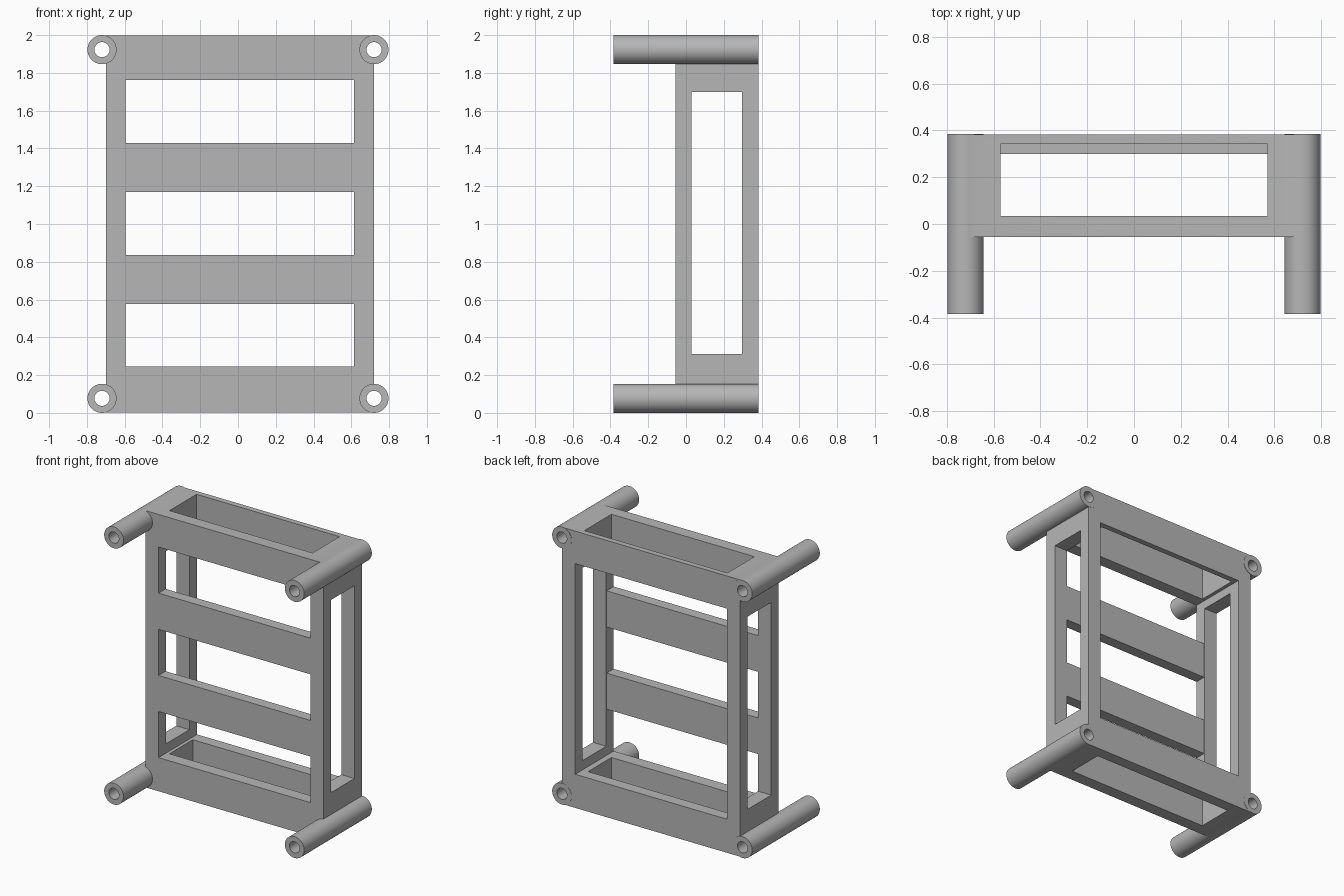
import bpy
import math

default = bpy.data.objects.get("Cube")
if default:
    bpy.data.objects.remove(default, do_unlink=True)

grey = bpy.data.materials.new("plain grey")
grey.use_nodes = True
GREY = (0.47, 0.47, 0.47, 1)
grey.diffuse_color = GREY
grey.node_tree.nodes["Principled BSDF"].inputs["Base Color"].default_value = GREY


def box(name, xs, ys, zs):
    """Box between pairs of limits."""
    spans = (xs, ys, zs)
    bpy.ops.mesh.primitive_cube_add(size=1, location=[sum(s) / 2 for s in spans])
    ob = bpy.context.object
    ob.name = name
    ob.scale = [s[1] - s[0] for s in spans]
    bpy.ops.object.transform_apply(location=True, rotation=True, scale=True)
    return ob


def rod(name, x, z, radius, length):
    """Cylinder lying front to back."""
    bpy.ops.mesh.primitive_cylinder_add(vertices=64, radius=radius, depth=length,
                                        location=(x, 0, z), rotation=(math.pi / 2, 0, 0))
    ob = bpy.context.object
    ob.name = name
    bpy.ops.object.transform_apply(location=True, rotation=True, scale=True)
    return ob


def combine(target, tool, operation):
    """Apply a boolean and discard the tool."""
    mod = target.modifiers.new("boolean", 'BOOLEAN')
    mod.operation = operation
    mod.solver = 'EXACT'
    mod.object = tool
    bpy.context.view_layer.objects.active = target
    bpy.ops.object.modifier_apply(modifier=mod.name)
    bpy.data.objects.remove(tool, do_unlink=True)


# Main block of the rack
frame = box("rack_frame", (-0.70, 0.72), (-0.055, 0.383), (0.003, 1.997))

# Corner mounting tubes
corners = [(x, z) for x in (-0.72, 0.72) for z in (0.077, 1.923)]
for x, z in corners:
    combine(frame, rod("mounting_tube", x, z, 0.077, 0.77), 'UNION')

# Hollow, open at the back
combine(frame, box("cavity", (-0.595, 0.615), (0.025, 0.6), (0.245, 1.762)), 'DIFFERENCE')

# Three front windows
for low in (0.245, 0.837, 1.43):
    combine(frame, box("front_window", (-0.595, 0.615), (-0.3, 0.1), (low, low + 0.332)), 'DIFFERENCE')

# Opening through both sides
combine(frame, box("side_window", (-1, 1), (0.03, 0.297), (0.312, 1.70)), 'DIFFERENCE')

# Top and bottom slots
combine(frame, box("top_slot", (-0.57, 0.57), (0.035, 0.342), (1.6, 2.2)), 'DIFFERENCE')
combine(frame, box("bottom_slot", (-0.57, 0.57), (0.035, 0.30), (-0.2, 0.4)), 'DIFFERENCE')

# Bores through the tubes
for x, z in corners:
    combine(frame, rod("bore", x, z, 0.04, 1.2), 'DIFFERENCE')

# Finish
frame.data.materials.clear()
frame.data.materials.append(grey)
for poly in frame.data.polygons:
    poly.material_index = 0
bpy.ops.object.select_all(action='DESELECT')
frame.select_set(True)
bpy.context.view_layer.objects.active = frame
bpy.ops.object.shade_smooth_by_angle(angle=math.radians(30))
